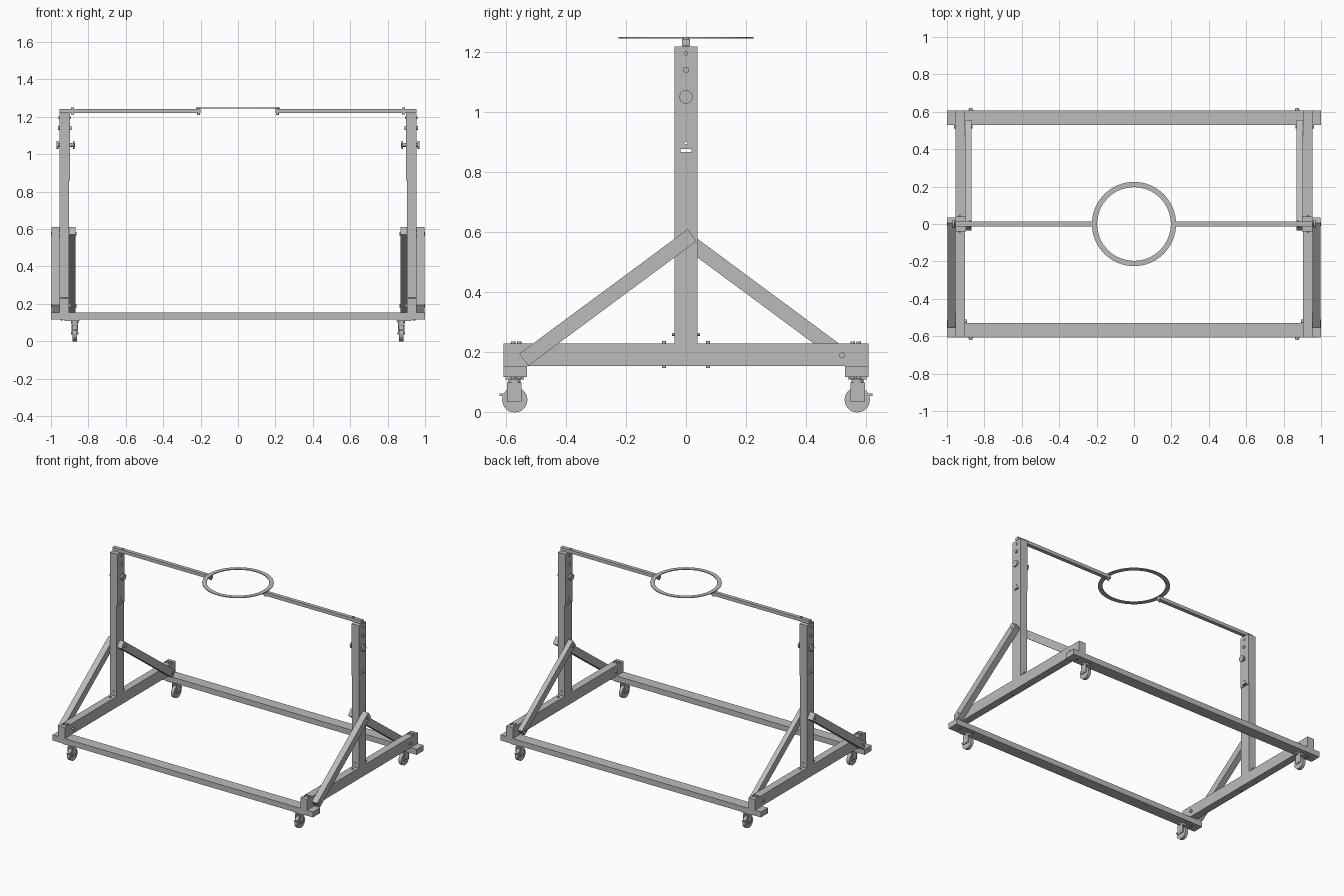
import bpy, bmesh, math
from mathutils import Vector, Matrix

cube = bpy.data.objects.get("Cube")
if cube:
    bpy.data.objects.remove(cube, do_unlink=True)

steel = bpy.data.materials.new("steel grey")
steel.use_nodes = True
GREY = (0.5, 0.5, 0.5, 1)
steel.diffuse_color = GREY
steel.node_tree.nodes["Principled BSDF"].inputs["Base Color"].default_value = GREY


def finish(name, bm, mirror, smooth=False):
    """Turn a bmesh into an object, mirrored about the world axes named."""
    bmesh.ops.recalc_face_normals(bm, faces=bm.faces)
    mesh = bpy.data.meshes.new(name)
    bm.to_mesh(mesh)
    bm.free()
    mesh.materials.append(steel)
    ob = bpy.data.objects.new(name, mesh)
    bpy.context.collection.objects.link(ob)
    if smooth:
        bpy.ops.object.select_all(action='DESELECT')
        ob.select_set(True)
        bpy.context.view_layer.objects.active = ob
        bpy.ops.object.shade_smooth_by_angle()
    if mirror:
        mod = ob.modifiers.new("Mirror", 'MIRROR')
        mod.use_axis = ("x" in mirror, "y" in mirror, False)
        mod.use_mirror_merge = False
    return ob


def box(name, x, y, z, mirror=""):
    """Box from three (low, high) ranges."""
    bm = bmesh.new()
    ranges = (x, y, z)
    centre = Vector([sum(r) / 2 for r in ranges])
    size = [r[1] - r[0] for r in ranges]
    bmesh.ops.create_cube(bm, size=1, matrix=Matrix.Translation(centre) @ Matrix.Diagonal((*size, 1)))
    return finish(name, bm, mirror)


def rod(name, start, end, radius, mirror="", sides=16):
    """Cylinder between two points."""
    a, b = Vector(start), Vector(end)
    turn = (b - a).to_track_quat('Z', 'Y').to_matrix().to_4x4()
    bm = bmesh.new()
    bmesh.ops.create_cone(bm, cap_ends=True, segments=sides, radius1=radius, radius2=radius,
                          depth=(b - a).length, matrix=Matrix.Translation((a + b) / 2) @ turn)
    return finish(name, bm, mirror, sides > 6)


def profile(name, points, x, mirror=""):
    """Outline in the y-z plane, extruded over an x range."""
    bm = bmesh.new()
    face = bm.faces.new([bm.verts.new((x[0], y, z)) for y, z in points])
    out = bmesh.ops.extrude_face_region(bm, geom=[face])
    bmesh.ops.translate(bm, vec=(x[1] - x[0], 0, 0),
                        verts=[v for v in out["geom"] if isinstance(v, bmesh.types.BMVert)])
    return finish(name, bm, mirror)


IN, OUT = 0.904, 0.955    # inner and outer faces of the side frames

# Base frame
box("long_beam", (-1, 1), (-0.607, -0.53), (0.117, 0.155), "y")
box("side_rail", (IN, OUT), (-0.607, 0.607), (0.155, 0.23), "x")

# Uprights with adjusting plates, slotted right through
upright = box("upright", (IN, OUT), (-0.039, 0.039), (0.23, 1.218), "x")
plate = box("upright_plate", (IN - 0.006, IN), (-0.039, 0.039), (0.86, 1.218), "x")
slot = box("slot_cutter", (0.88, 0.98), (-0.019, 0.019), (0.867, 0.876))
pin_hole = rod("pin_hole_cutter", (0.88, 0, 0.896), (0.98, 0, 0.896), 0.005)
for part in (upright, plate):
    for cutter in (slot, pin_hole):
        mod = part.modifiers.new("Cut", 'BOOLEAN')
        mod.operation = 'DIFFERENCE'
        mod.solver = 'EXACT'
        mod.object = cutter
    part.modifiers.move(0, 2)
for cutter in (slot, pin_hole):
    cutter.hide_render = True
    cutter.hide_viewport = True
    cutter.display_type = 'WIRE'

# Diagonal braces: front ones outside the frame, back ones inside
along = Vector((0.52, 0.385)).normalized()
across = Vector((-along.y, along.x)) * 0.025
low = Vector((-0.52, 0.19)) - along * 0.025
high = Vector((0, 0.575)) + along * 0.025
corners = [low - across, high - across, high + across, low + across]
profile("front_brace", corners, (OUT, 0.997), "x")
profile("back_brace", [(-y, z) for y, z in corners], (0.87, IN), "x")

# Cross bolts with heads and nuts: y, z, inner end, outer end, radius
for name, y, z, inner, outer, r in (
        ("brace_top_bolt", 0, 0.575, 0.863, 1.0, 0.01),
        ("front_brace_bolt", -0.52, 0.19, 0.892, 1.0, 0.01),
        ("back_brace_bolt", 0.52, 0.19, 0.863, 0.962, 0.01),
        ("upright_bolt", 0, 1.14, 0.89, 0.963, 0.01),
        ("upright_top_bolt", 0, 1.195, 0.893, 0.96, 0.007),
        ("clamp_shaft", 0, 1.05, 0.872, 0.97, 0.01)):
    rod(name, (inner, y, z), (outer, y, z), r, "x")
rod("clamp_knob_outer", (0.96, 0, 1.05), (0.97, 0, 1.05), 0.022, "x", 24)
rod("clamp_knob_inner", (0.873, 0, 1.05), (0.883, 0, 1.05), 0.022, "x", 24)

# Bolts fixing the upright foot to the rail
mid = (IN + OUT) / 2
rod("foot_rail_bolt", (mid, -0.073, 0.147), (mid, -0.073, 0.237), 0.007, "xy")
rod("foot_upright_bolt", (mid, -0.046, 0.26), (mid, 0.046, 0.26), 0.005, "x")
for x in (mid - 0.013, mid + 0.013):
    for y in (-0.575, -0.555):
        rod("corner_bolt", (x, y, 0.112), (x, y, 0.236), 0.007, "xy")

# Top arms holding the ring
box("top_arm", (0.2, OUT), (-0.013, 0.013), (1.22, 1.243), "x")
rod("arm_outer_bolt", (0.885, 0, 1.213), (0.885, 0, 1.249), 0.008, "x")
rod("arm_ring_bolt", (0.21, 0, 1.211), (0.21, 0, 1.248), 0.008, "x")

# Flat ring
bm = bmesh.new()
loops = []
for radius, z in ((0.197, 1.244), (0.225, 1.244), (0.225, 1.249), (0.197, 1.249)):
    loops.append(bmesh.ops.create_circle(bm, segments=64, radius=radius,
                                         matrix=Matrix.Translation((0, 0, z)))["verts"])
for a, b in zip(loops, loops[1:] + loops[:1]):
    for i in range(64):
        j = (i + 1) % 64
        bm.faces.new((a[i], a[j], b[j], b[i]))
finish("ring", bm, "", True)

# Casters under the four corners
cx, cy = 0.873, -0.57
box("caster_plate", (cx - 0.025, cx + 0.055), (cy - 0.03, cy + 0.03), (0.109, 0.117), "xy")
rod("caster_swivel", (cx, cy, 0.098), (cx, cy, 0.109), 0.02, "xy", 24)
box("caster_crown", (cx - 0.018, cx + 0.018), (cy - 0.025, cy + 0.023), (0.09, 0.1), "xy")
for side in (-1, 1):
    edge = sorted((cx + side * 0.013, cx + side * 0.018))
    profile("caster_fork", [(cy - 0.025, 0.095), (cy + 0.023, 0.095),
                            (cy + 0.023, 0.036), (cy - 0.025, 0.036)], edge, "xy")
rod("caster_wheel", (cx - 0.011, cy, 0.042), (cx + 0.011, cy, 0.042), 0.042, "xy", 32)
rod("caster_axle", (cx - 0.02, cy, 0.042), (cx + 0.02, cy, 0.042), 0.006, "xy")
box("caster_brake", (cx - 0.01, cx + 0.01), (cy - 0.05, cy - 0.02), (0.055, 0.063), "xy")
